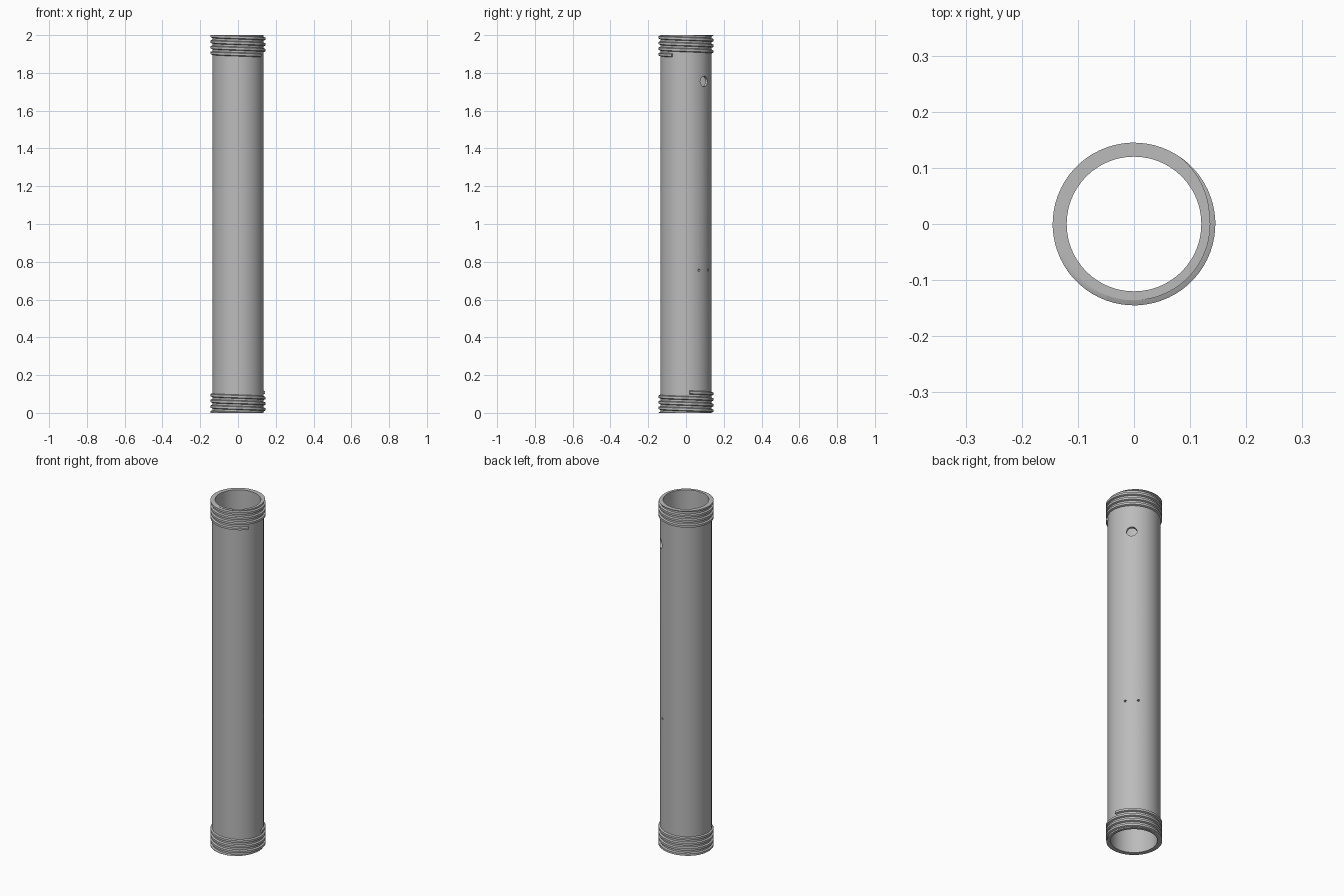
import bpy, bmesh, math
from mathutils import Matrix

if "Cube" in bpy.data.objects:
    bpy.data.objects.remove(bpy.data.objects["Cube"], do_unlink=True)

HEIGHT, OUTER, INNER, CREST = 2.0, 0.136, 0.12, 0.145
PITCH = 0.03
SEGMENTS = 64

grey = bpy.data.materials.new("plain grey")
grey.use_nodes = True
grey.diffuse_color = (0.5, 0.5, 0.5, 1)
grey.node_tree.nodes["Principled BSDF"].inputs["Base Color"].default_value = (0.5, 0.5, 0.5, 1)


def make_object(name, bm):
    bmesh.ops.recalc_face_normals(bm, faces=bm.faces[:])
    mesh = bpy.data.meshes.new(name)
    bm.to_mesh(mesh)
    bm.free()
    mesh.materials.append(grey)
    obj = bpy.data.objects.new(name, mesh)
    bpy.context.collection.objects.link(obj)
    return obj


def smooth(obj):
    bpy.ops.object.select_all(action="DESELECT")
    obj.select_set(True)
    bpy.context.view_layer.objects.active = obj
    bpy.ops.object.shade_smooth_by_angle(angle=math.radians(30))


def sweep(bm, sections, closed):
    """Skin a list of vertex loops, capping the ends of an open sweep."""
    pairs = list(zip(sections, sections[1:]))
    if closed:
        pairs.append((sections[-1], sections[0]))
    for a, b in pairs:
        for i in range(len(a)):
            j = (i + 1) % len(a)
            bm.faces.new((a[i], a[j], b[j], b[i]))
    if not closed:
        bm.faces.new(sections[0])
        bm.faces.new(sections[-1])


def section(bm, profile, angle, z):
    c, s = math.cos(angle), math.sin(angle)
    return [bm.verts.new((r * c, r * s, z + h)) for r, h in profile]


# Hollow tube
bm = bmesh.new()
wall = [(INNER, 0), (OUTER, 0), (OUTER, HEIGHT), (INNER, HEIGHT)]
sweep(bm, [section(bm, wall, math.tau * i / SEGMENTS, 0) for i in range(SEGMENTS)], True)
tube = make_object("tube", bm)


# Holes drilled through one wall: large vent and two pin holes
def drill(name, degrees, z, radius):
    bm = bmesh.new()
    turn = Matrix.Rotation(math.radians(degrees), 4, "Z")
    place = Matrix.Translation((OUTER, 0, z)) @ Matrix.Rotation(math.pi / 2, 4, "Y")
    bmesh.ops.create_cone(bm, cap_ends=True, segments=24, radius1=radius, radius2=radius,
                          depth=0.08, matrix=turn @ place)
    cutter = make_object(name, bm)
    cutter.hide_render = True
    cutter.hide_set(True)
    mod = tube.modifiers.new(name, "BOOLEAN")
    mod.operation = "DIFFERENCE"
    mod.solver = "EXACT"
    mod.object = cutter
    bpy.context.view_layer.objects.active = tube
    bpy.ops.object.modifier_apply(modifier=name)
    bpy.data.objects.remove(cutter, do_unlink=True)


drill("vent_cutter", 45, 1.755, 0.027)
for side in (-1, 1):
    drill("pin_cutter", 45 + side * 14.5, 0.755, 0.006)
smooth(tube)


# Helical threads, falling anticlockwise and trimmed flat at the tube ends
def thread(name, start_degrees, start_z, turns):
    bm = bmesh.new()
    root = OUTER - 0.004
    ridge = [(root, -0.011), (OUTER, -0.010), (CREST, -0.006),
             (CREST, 0.006), (OUTER, 0.010), (root, 0.011)]
    loops = []
    for i in range(int(turns * SEGMENTS) + 1):
        t = i / SEGMENTS
        loops.append(section(bm, ridge, math.radians(start_degrees) + t * math.tau,
                             start_z - t * PITCH))
    sweep(bm, loops, False)
    for z, direction in ((0, -1), (HEIGHT, 1)):
        cut = bmesh.ops.bisect_plane(bm, geom=bm.verts[:] + bm.edges[:] + bm.faces[:],
                                     plane_co=(0, 0, z), plane_no=(0, 0, direction),
                                     clear_outer=True)
        rim = [e for e in cut["geom_cut"] if isinstance(e, bmesh.types.BMEdge) and e.is_valid]
        if rim:
            bmesh.ops.triangle_fill(bm, edges=rim, use_beauty=True)
    smooth(make_object(name, bm))


thread("bottom_thread", 8, 0.108, 4.2)
thread("top_thread", 8, 2.01, 3.9)
